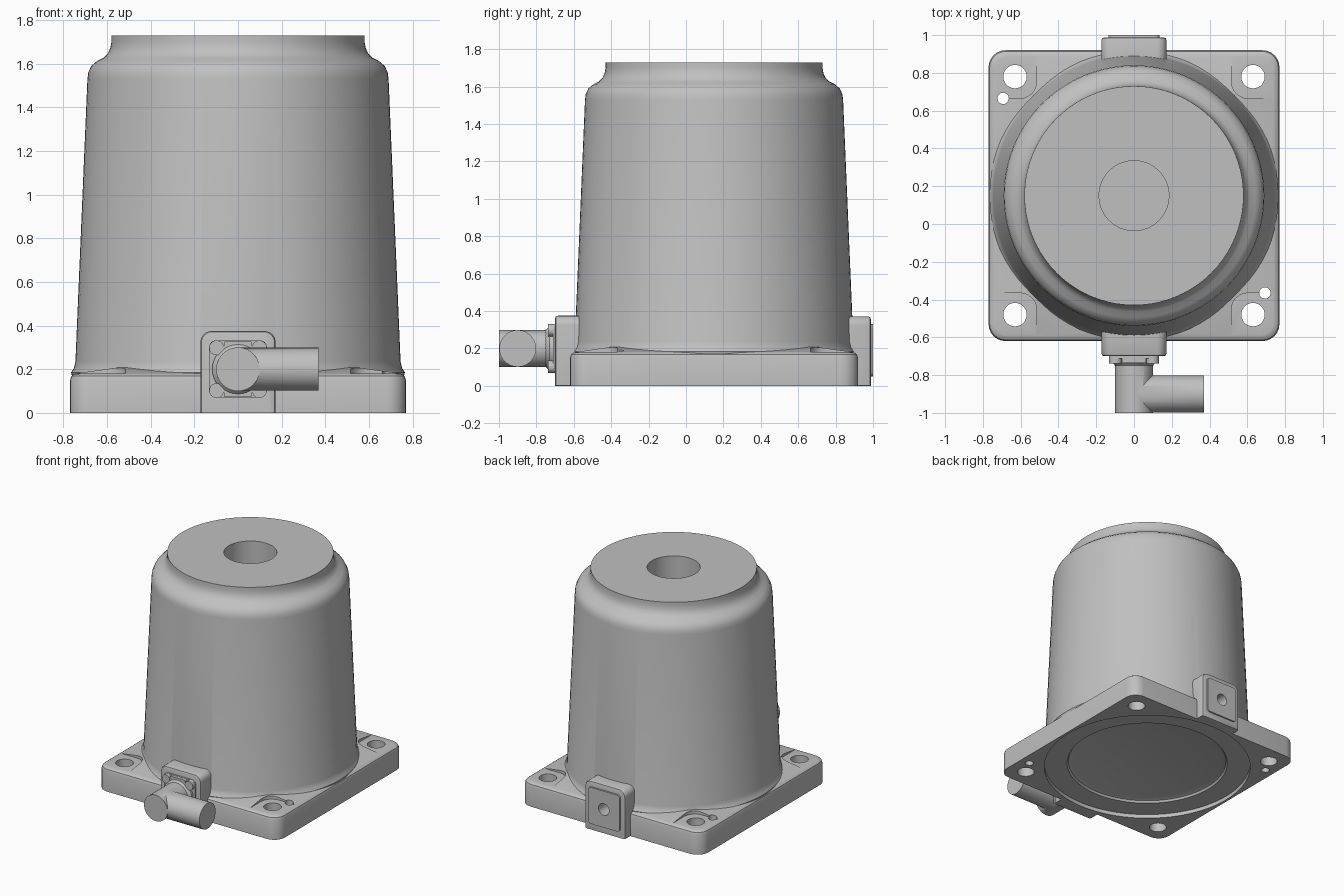
import bpy, bmesh
from math import sin, cos, pi, radians

if "Cube" in bpy.data.objects:
    bpy.data.objects.remove(bpy.data.objects["Cube"])

GREY = (0.53, 0.53, 0.53, 1)
metal = bpy.data.materials.new("cast grey")
metal.use_nodes = True
metal.diffuse_color = GREY
metal.node_tree.nodes["Principled BSDF"].inputs["Base Color"].default_value = GREY

CY = 0.15    # centre of the housing along y
HALF = 0.77  # half width of the base plate
PORT_Z = 0.2


def circle(r, n=32, cu=0, cv=0):
    return [(cu + r * cos(2 * pi * i / n), cv + r * sin(2 * pi * i / n)) for i in range(n)]


def rounded(u0, u1, v0, v1, r, r_low=None, n=6):
    """Rounded rectangle; r_low is the radius of the two lower corners."""
    low = r if r_low is None else r_low
    pts = []
    for k, (u, v, q) in enumerate([(u1, v1, r), (u0, v1, r), (u0, v0, low), (u1, v0, low)]):
        cu = u - q if u == u1 else u + q
        cv = v - q if v == v1 else v + q
        for i in range(n + 1):
            a = pi / 2 * (k + i / n)
            pts.append((cu + q * cos(a), cv + q * sin(a)))
    return pts


def loft(name, rings, axis="z"):
    """Closed solid through (level, outline) rings along an axis."""
    place = {"x": lambda u, v, w: (w, u, v),
             "y": lambda u, v, w: (u, w, v),
             "z": lambda u, v, w: (u, v, w)}[axis]
    bm = bmesh.new()
    loops = [[bm.verts.new(place(u, v, w)) for u, v in ring] for w, ring in rings]
    for a, b in zip(loops, loops[1:]):
        for i in range(len(a)):
            j = (i + 1) % len(a)
            bm.faces.new((a[i], a[j], b[j], b[i]))
    bm.faces.new(loops[0][::-1])
    bm.faces.new(loops[-1])
    bmesh.ops.recalc_face_normals(bm, faces=bm.faces)
    mesh = bpy.data.meshes.new(name)
    bm.to_mesh(mesh)
    bm.free()
    mesh.materials.append(metal)
    ob = bpy.data.objects.new(name, mesh)
    bpy.context.collection.objects.link(ob)
    return ob


def activate(ob):
    bpy.ops.object.select_all(action="DESELECT")
    ob.select_set(True)
    bpy.context.view_layer.objects.active = ob


def combine(ob, tool, operation):
    mod = ob.modifiers.new("combine", "BOOLEAN")
    mod.operation = operation
    mod.solver = "EXACT"
    mod.object = tool
    activate(ob)
    bpy.ops.object.modifier_apply(modifier=mod.name)
    bpy.data.objects.remove(tool)


def smooth(ob):
    activate(ob)
    bpy.ops.object.shade_smooth_by_angle(angle=radians(32))


def plate_ring(h, r):
    return rounded(-h, h, CY - h, CY + h, r)


# Base plate with rounded rim and gently rising top
housing = loft("housing", [
    (0, plate_ring(HALF, 0.09)), (0.15, plate_ring(HALF, 0.09)),
    (0.168, plate_ring(HALF - 0.006, 0.085)), (0.178, plate_ring(HALF - 0.02, 0.075)),
    (0.182, plate_ring(HALF - 0.035, 0.07)), (0.215, plate_ring(0.5, 0.06))])

# Flat corner seats
for sx in (-1, 1):
    for sy in (-1, 1):
        us, vs = sorted((sx * 0.515, sx)), sorted((CY + sy * 0.515, CY + sy))
        seat = rounded(*us, *vs, 0.09)
        combine(housing, loft("seat_cutter", [(0.181, seat), (0.5, seat)]), "DIFFERENCE")

# Tapered bell with shoulder, neck and blind bore
profile = [(0.74, 0.1), (0.765, 0.185), (0.752, 0.205), (0.745, 0.235), (0.69, 1.53),
           (0.686, 1.56), (0.672, 1.59), (0.645, 1.613), (0.615, 1.628), (0.596, 1.648),
           (0.585, 1.672), (0.58, 1.7), (0.58, 1.73), (0.185, 1.73), (0.185, 1.4)]
bell = loft("bell", [(z, circle(r, 80, 0, CY)) for r, z in profile])
combine(housing, bell, "UNION")


# Port bosses on front and back
def boss(inner, outer, top):
    d = 1 if outer > inner else -1
    steps = [(inner, 0), (outer - d * 0.015, 0), (outer - d * 0.004, 0.004), (outer, 0.015)]
    return loft("boss", [(y, rounded(-0.172 + i, 0.172 - i, 0, top - i, 0.05, 0.004))
                         for y, i in steps], "y")


combine(housing, boss(-0.4, -0.7, 0.375), "UNION")
combine(housing, boss(0.7, 0.988, 0.372), "UNION")

# Back cover pad with a small port
pad = rounded(-0.135, 0.135, 0.05, 0.33, 0.025)
combine(housing, loft("pad", [(0.95, pad), (1.0, pad)], "y"), "UNION")
port = circle(0.045, 24, 0, 0.19)
combine(housing, loft("port_cutter", [(0.9, port), (1.1, port)], "y"), "DIFFERENCE")

# Bolt holes and two dowel holes
holes = [(sx * 0.63, CY + sy * 0.63, 0.062) for sx in (-1, 1) for sy in (-1, 1)]
holes += [(s * 0.693, CY - s * 0.515, 0.03) for s in (-1, 1)]
for x, y, r in holes:
    ring = circle(r, 28, x, y)
    combine(housing, loft("hole_cutter", [(-0.1, ring), (0.4, ring)]), "DIFFERENCE")

# Shallow stepped recess underneath
recess = [(0.752, -0.1), (0.752, 0.03), (0.585, 0.03), (0.575, 0.045), (0.54, 0.055)]
combine(housing, loft("recess_cutter", [(z, circle(r, 80, 0, CY)) for r, z in recess]),
        "DIFFERENCE")
smooth(housing)

# Connector flange: backing plate, upright bar and tapered collar
flange = rounded(-0.132, 0.132, 0.07, 0.332, 0.03)
smooth(loft("flange_plate", [(-0.69, flange), (-0.712, flange)], "y"))
bar = rounded(-0.065, 0.065, 0.072, 0.33, 0.01)
smooth(loft("flange_bar", [(-0.7, bar), (-0.735, bar)], "y"))
smooth(loft("flange_collar", [(-0.7, circle(0.118, 32, 0, PORT_Z)),
                              (-0.73, circle(0.118, 32, 0, PORT_Z)),
                              (-0.75, circle(0.1, 32, 0, PORT_Z))], "y"))

# Flange screws
for sx in (-1, 1):
    for sz in (-1, 1):
        ring = circle(0.034, 20, sx * 0.098, PORT_Z + sz * 0.098)
        smooth(loft("flange_screw", [(-0.7, ring), (-0.738, ring)], "y"))

# Elbow pipe
elbow = loft("elbow_pipe", [(-0.72, circle(0.1, 40, 0, PORT_Z)),
                            (-1.0, circle(0.1, 40, 0, PORT_Z))], "y")
branch = circle(0.0985, 40, -0.9, PORT_Z)
combine(elbow, loft("branch", [(0.01, branch), (0.37, branch)], "x"), "UNION")
smooth(elbow)
